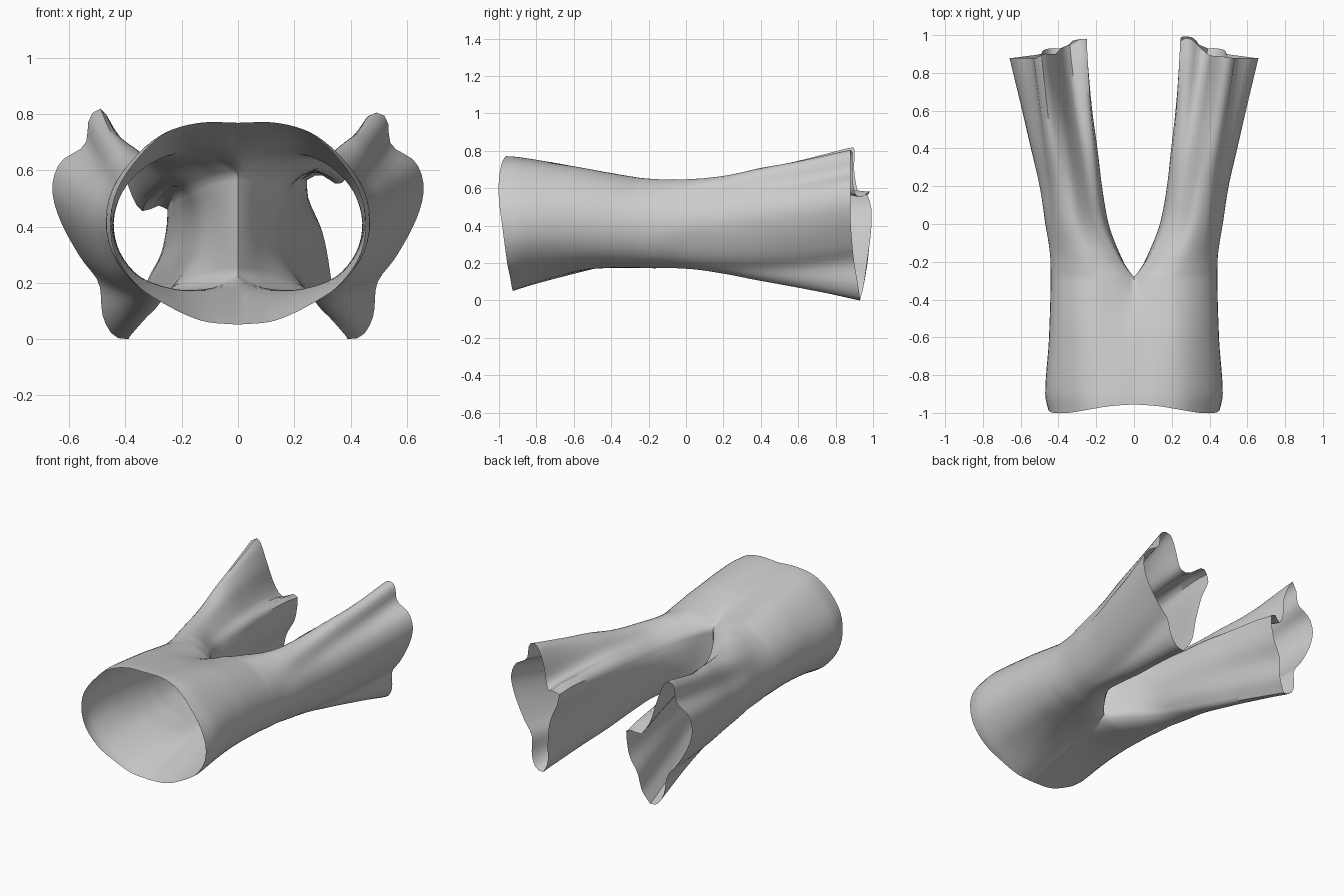
import bpy, bmesh
from mathutils import Vector

if "Cube" in bpy.data.objects:
    bpy.data.objects.remove(bpy.data.objects["Cube"])

M, K = 44, 18          # points on outer and inner part of each leg ring
CROTCH = -0.28


def interp(keys, y):
    """Smooth interpolation through (y, value) keys."""
    if y <= keys[0][0]:
        return keys[0][1]
    for i in range(len(keys) - 1):
        (a, va), (b, vb) = keys[i], keys[i + 1]
        if y <= b:
            pa, pb = keys[max(i - 1, 0)], keys[min(i + 2, len(keys) - 1)]
            ma = (vb - pa[1]) / (b - pa[0]) * (b - a)
            mb = (pb[1] - va) / (pb[0] - a) * (b - a)
            t = (y - a) / (b - a)
            return ((2*t**3 - 3*t*t + 1) * va + (t**3 - 2*t*t + t) * ma
                    + (3*t*t - 2*t**3) * vb + (t**3 - t*t) * mb)
    return keys[-1][1]


def resample(pts, n):
    """n+1 points spaced evenly along a smooth curve through pts."""
    pts = [Vector(p) for p in pts]
    d = [0.0]
    for a, b in zip(pts, pts[1:]):
        d.append(d[-1] + (b - a).length)
    axes = [[(s, p[k]) for s, p in zip(d, pts)] for k in range(3)]
    return [Vector([interp(ax, d[-1] * i / n) for ax in axes]) for i in range(n + 1)]


def ring(outer, inner):
    """Closed ring: outer run then inner run back to the start."""
    outer = [(*p, 0)[:3] for p in outer]
    inner = [(*p, 0)[:3] for p in inner]
    return resample(outer, M) + resample([outer[-1]] + inner + [outer[0]], K)[1:-1]


def smooth(t):
    t = min(max(t, 0), 1)
    return t * t * (3 - 2 * t)


# silhouettes along the garment
WIDTH = [(-1, .45), (-.9, .47), (-.6, .45), (-.2, .443), (0, .47), (.2, .50), (.4, .545), (.6, .59), (.9, .66)]
INNER = [(CROTCH, 0), (-.25, .025), (-.2, .055), (-.1, .095), (0, .125), (.2, .155), (.4, .175), (.6, .2), (.97, .235)]
TOP = [(-1, .77), (-.9, .765), (-.6, .72), (-.4, .68), (-.2, .65), (0, .66), (.2, .69), (.4, .735), (.6, .765), (.87, .81)]
BOTTOM = [(-.93, .05), (-.8, .09), (-.6, .14), (-.45, .165), (-.2, .17), (0, .155), (.2, .12), (.4, .08), (.6, .05), (.93, 0)]

# half waist rim: x, z (both 0..1) and rim y
waist = resample([(0, 1, -.955), (.29, 1, -.965), (.56, .95, -.985), (.78, .83, -1), (.95, .67, -1),
                  (1, .51, -.985), (.95, .35, -.97), (.78, .2, -.955), (.55, .1, -.94),
                  (.27, .02, -.93), (0, 0, -.925)], M)
# half section at the crotch, and rounded section of the upper leg
split = ring([(0, .85), (.1, .92), (.25, .98), (.5, 1), (.75, .9), (.93, .72), (1, .5), (.95, .27),
              (.8, .1), (.55, .02), (.3, .01), (.1, .06), (0, .13)], [(0, .3), (0, .5), (0, .7)])
thigh = ring([(.14, .77), (.32, .92), (.55, 1), (.78, .9), (.94, .7), (1, .48), (.93, .27),
              (.8, .1), (.6, .01), (.4, .03), (.25, .1)], [(.1, .25), (.02, .45), (.04, .63)])

# hem outlines with a soft fold: x, z, hem y
OUTER_HEM = [(.53, .78, .88), (.545, .69, .88), (.63, .63, .88), (.66, .54, .88), (.635, .43, .88),
             (.56, .29, .89), (.495, .2, .90), (.48, .08, .92), (.44, .01, .93), (.39, 0, .93)]
hem_right = ring([(.245, .565, .97), (.29, .585, .985), (.355, .55, .93), (.39, .58, .90), (.42, .7, .89),
                  (.46, .79, .89), (.50, .805, .88)] + OUTER_HEM,
                 [(.345, .08, .95), (.33, .22, .97), (.30, .38, .99), (.25, .5, .99)])
hem_left = ring([(.25, .46, .98), (.28, .475, .98), (.34, .455, .95), (.385, .53, .93), (.42, .68, .90),
                 (.48, .815, .90), (.51, .81, .88)] + OUTER_HEM,
                [(.345, .08, .95), (.325, .2, .97), (.275, .3, .98), (.255, .39, .98)])


def place(bm, side, u, v, y):
    x0, x1 = interp(INNER, y), interp(WIDTH, y)
    z0, z1 = interp(BOTTOM, y), interp(TOP, y)
    return bm.verts.new((side * (x0 + u * (x1 - x0)), y, z0 + v * (z1 - z0)))


def skin(bm, rings, closed):
    for a, b in zip(rings, rings[1:]):
        n = len(a)
        for i in range(n if closed else n - 1):
            j = (i + 1) % n
            bm.faces.new((a[i], a[j], b[j], b[i]))


def build_half(bm, side, hem):
    # hips: waist rim to crotch, dipping into the crotch at the very end
    rings = []
    for r in range(25):
        t = r / 24
        w, dip = smooth(t), t ** 5
        row = []
        for a, b in zip(waist, split):
            u = a.x + (b.x - a.x) * w
            v = a.y + (b.y - a.y) * (w if b.x > .4 else dip + (w - dip) * b.x / .4)
            row.append(place(bm, side, u, v, a.z + (CROTCH - a.z) * t))
        rings.append(row)
    skin(bm, rings, False)
    # leg: crotch to hem
    rings = []
    for r in range(41):
        t = (r / 40) ** 1.25
        row = []
        for a, b, c in zip(split, thigh, hem):
            y = CROTCH + (c.z - CROTCH) * t
            w1, w2 = smooth(t / .3), min(max((t - .1) / .9, 0), 1)
            x0, x1 = interp(INNER, c.z), interp(WIDTH, c.z)
            z0, z1 = interp(BOTTOM, c.z), interp(TOP, c.z)
            cu, cv = (c.x - x0) / (x1 - x0), (c.y - z0) / (z1 - z0)
            u, v = a.x + (b.x - a.x) * w1, a.y + (b.y - a.y) * w1
            row.append(place(bm, side, u + (cu - u) * w2, v + (cv - v) * w2, y))
        rings.append(row)
    skin(bm, rings, True)


bm = bmesh.new()
build_half(bm, 1, hem_right)
build_half(bm, -1, hem_left)
bmesh.ops.remove_doubles(bm, verts=bm.verts, dist=0.0005)
bmesh.ops.recalc_face_normals(bm, faces=bm.faces)
mesh = bpy.data.meshes.new("trousers")
bm.to_mesh(mesh)
bm.free()
trousers = bpy.data.objects.new("trousers", mesh)
bpy.context.collection.objects.link(trousers)
bpy.context.view_layer.objects.active = trousers
trousers.select_set(True)
bpy.ops.object.shade_smooth_by_angle(angle=0.9)
